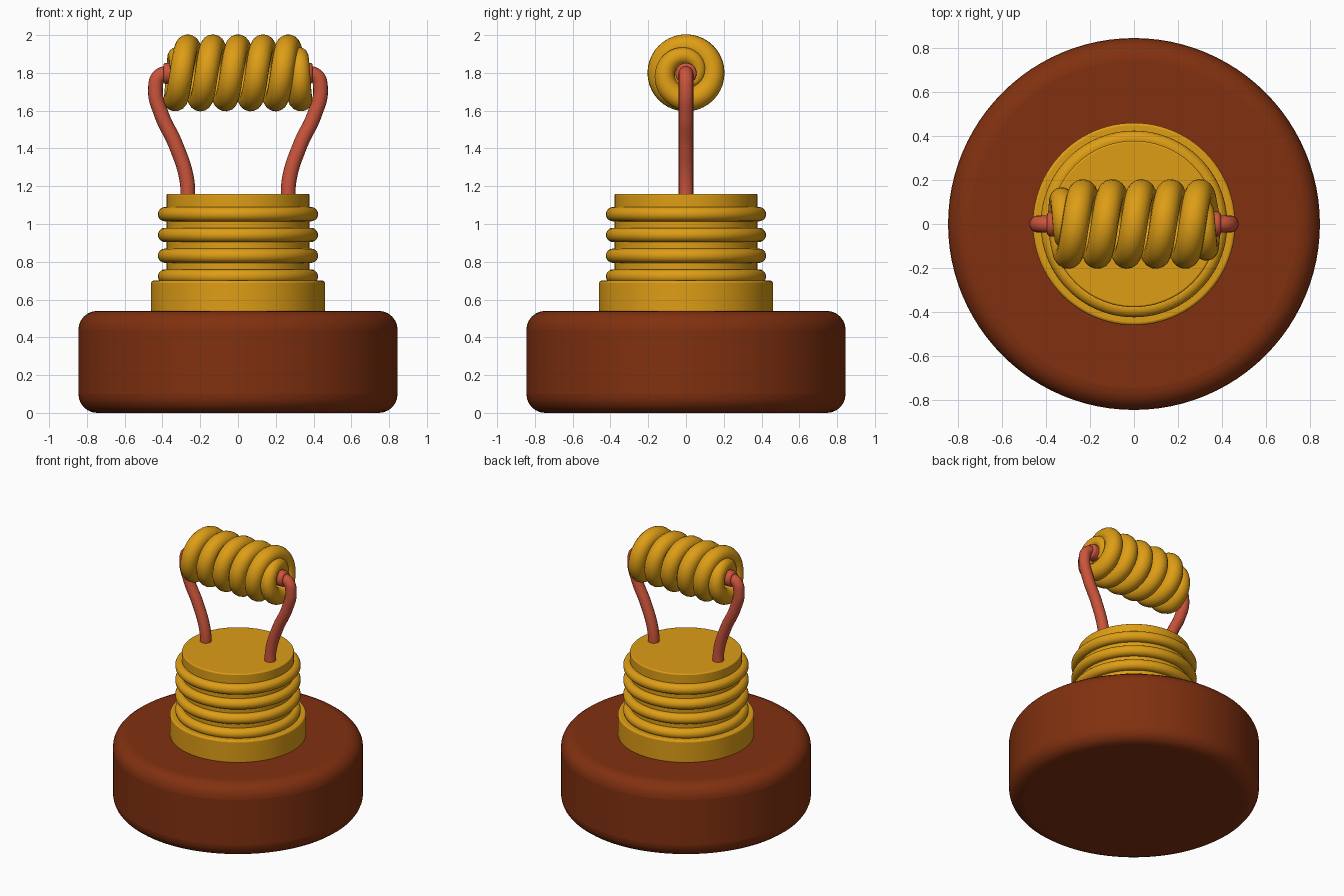
import bpy
from math import sin, cos, pi, radians

cube = bpy.data.objects.get("Cube")
if cube:
    bpy.data.objects.remove(cube, do_unlink=True)


def material(name, rgb):
    mat = bpy.data.materials.new(name)
    mat.use_nodes = True
    mat.diffuse_color = (*rgb, 1)
    mat.node_tree.nodes["Principled BSDF"].inputs["Base Color"].default_value = (*rgb, 1)
    return mat


BROWN = material("dark red brown", (0.22, 0.03, 0.005))
GOLD = material("gold", (0.73, 0.34, 0.008))
COPPER = material("copper red", (0.6, 0.09, 0.045))


def finish(name, mat):
    ob = bpy.context.object
    ob.name = name
    ob.data.materials.append(mat)
    bpy.ops.object.shade_smooth_by_angle(angle=radians(40))
    return ob


def disc(name, mat, radius, bottom, top, bevel, segments=3):
    bpy.ops.mesh.primitive_cylinder_add(vertices=96, radius=radius, depth=top - bottom,
                                        location=(0, 0, (top + bottom) / 2))
    ob = finish(name, mat)
    mod = ob.modifiers.new("rounded edge", 'BEVEL')
    mod.width, mod.segments, mod.limit_method = bevel, segments, 'ANGLE'
    return ob


def tube(name, mat, points, radius, kind='POLY', scales=None):
    """Round wire swept along points, turned into a smooth mesh."""
    curve = bpy.data.curves.new(name, 'CURVE')
    curve.dimensions = '3D'
    curve.bevel_depth, curve.bevel_resolution = radius, 6
    curve.use_fill_caps = True
    spline = curve.splines.new(kind)
    if kind == 'BEZIER':
        spline.bezier_points.add(len(points) - 1)
        for bp, p in zip(spline.bezier_points, points):
            bp.co = p
            bp.handle_left_type = bp.handle_right_type = 'AUTO'
    else:
        spline.points.add(len(points) - 1)
        for i, p in enumerate(points):
            spline.points[i].co = (*p, 1)
            spline.points[i].radius = scales[i] if scales else 1
    ob = bpy.data.objects.new(name, curve)
    bpy.context.collection.objects.link(ob)
    bpy.ops.object.select_all(action='DESELECT')
    ob.select_set(True)
    bpy.context.view_layer.objects.active = ob
    bpy.ops.object.convert(target='MESH')
    return finish(name, mat)


# Base and threaded socket
disc("base", BROWN, 0.845, 0, 0.54, 0.1, 6)
disc("socket_collar", GOLD, 0.46, 0.53, 0.70, 0.012)
disc("socket_core", GOLD, 0.378, 0.6, 1.16, 0.008)
for i in range(4):
    bpy.ops.mesh.primitive_torus_add(major_segments=96, minor_segments=20, major_radius=0.386,
                                     minor_radius=0.038, location=(0, 0, 1.052 - 0.11 * i))
    finish(f"thread_ring_{i + 1}", GOLD)

# Coil: five turns, with both ends curling in towards the axis
TURNS, PITCH, RADIUS, AXIS_Z, STEPS = 5, 0.133, 0.142, 1.80, 40
CURL = 0.9
coil, scales = [], []
for k in range(int(-CURL * STEPS), int((TURNS + CURL) * STEPS) + 1):
    turn = k / STEPS
    inside = min(max(turn, 0), TURNS)
    over = abs(turn - inside) / CURL
    r = RADIUS - 0.085 * over ** 0.8
    a = 2 * pi * turn
    coil.append(((inside - TURNS / 2) * PITCH * (1 - 0.04 * over),
                 r * sin(-a), AXIS_Z - r * cos(a)))
    scales.append(1 - 0.5 * over)
tube("coil", GOLD, coil, 0.062, scales=scales)

# Support wires and the beads that hold the coil
PATH = [(0.265, 1.1), (0.272, 1.24), (0.33, 1.42), (0.405, 1.58),
        (0.437, 1.71), (0.413, 1.785), (0.32, 1.795)]
for side, s in (("left", 1), ("right", -1)):
    tube(f"{side}_support_wire", COPPER, [(s * x, 0, z) for x, z in PATH], 0.039, 'BEZIER')
    bpy.ops.mesh.primitive_cylinder_add(vertices=32, radius=0.056, depth=0.07,
                                        location=(s * 0.36, 0, 1.797), rotation=(0, pi / 2, 0))
    bead = finish(f"{side}_bead", COPPER)
    mod = bead.modifiers.new("rounded edge", 'BEVEL')
    mod.width, mod.segments = 0.014, 3
    mod.limit_method = 'ANGLE'
